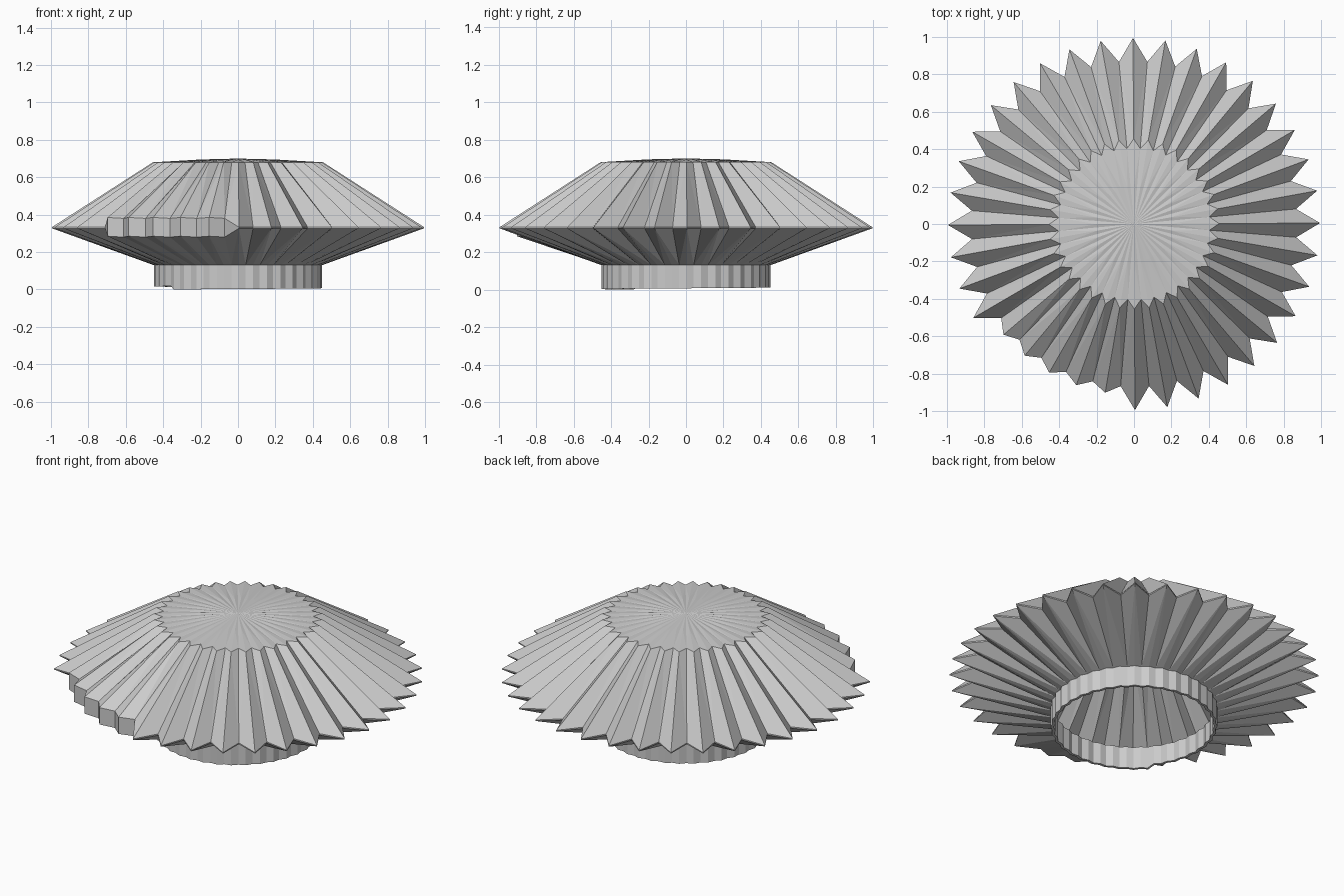
import bpy, math

if "Cube" in bpy.data.objects:
    bpy.data.objects.remove(bpy.data.objects["Cube"])

N = 36                      # number of pleats
BLUNT = range(22, 27)       # pleats at the front left with cut-off ends


def point(r, i, z):
    """i counts half pleats; even = ridge, odd = valley."""
    a = math.pi * i / N + math.radians(0.3)
    return (r * math.cos(a), r * math.sin(a), z)


def loft(name, rings, apex=None):
    """Closed rings of 2N points joined by flat triangles, optional apex."""
    count = 2 * N
    verts = [p for ring in rings for p in ring]
    faces = []
    for k in range(len(rings) - 1):
        for i in range(count):
            j = (i + 1) % count
            a, b = k * count + i, k * count + j
            c, d = b + count, a + count
            # keep ridge and valley lines straight
            if i % 2 == 0:
                faces += [(a, b, d), (b, c, d)]
            else:
                faces += [(a, b, c), (a, c, d)]
    if apex:
        verts.append(apex)
        base = (len(rings) - 1) * count
        faces += [(base + i, base + (i + 1) % count, len(verts) - 1)
                  for i in range(count)]
    mesh = bpy.data.meshes.new(name)
    mesh.from_pydata(verts, [], faces)
    mesh.validate()
    obj = bpy.data.objects.new(name, mesh)
    bpy.context.collection.objects.link(obj)
    return obj


def ring(ridge_r, valley_r, z, valley_z=None):
    vz = z if valley_z is None else valley_z
    return [point(ridge_r, i, z) if i % 2 == 0 else point(valley_r, i, vz)
            for i in range(2 * N)]


def equator(side):
    """Outer star; blunt pleats are split into an upper and lower edge."""
    pts = []
    for i in range(2 * N):
        blunt = i // 2 in BLUNT
        if i % 2:
            pts.append(point(0.87, i, 0.33 + side * (0.05 if blunt else 0.004)))
        elif blunt:
            pts.append(point(0.915, i, 0.335 + side * 0.05))
        else:
            pts.append(point(0.995, i, 0.33 + side * 0.003))
    return pts


rim = ring(0.455, 0.405, 0.68)
foot = ring(0.45, 0.44, 0.13)

# pleated body: lower slope, outer points, upper slope
loft("pleated_body", [foot, equator(-1), equator(1), rim])

# shallow conical top, toothed along its edge
loft("top_cap", [rim, ring(0.2, 0.2, 0.695, 0.691)], (0, 0, 0.70))

# open base band with a slightly spiralling lower edge
low = []
for i in range(2 * N):
    turn = ((i - 44) % (2 * N)) / (2 * N)
    low.append(point(0.45 if i % 2 == 0 else 0.44, i, 0.018 * turn))
inner_low = [(x * 0.965, y * 0.965, z) for x, y, z in low]
inner_top = [(x * 0.965, y * 0.965, z) for x, y, z in foot]
loft("base_band", [inner_top, inner_low, low, foot])
